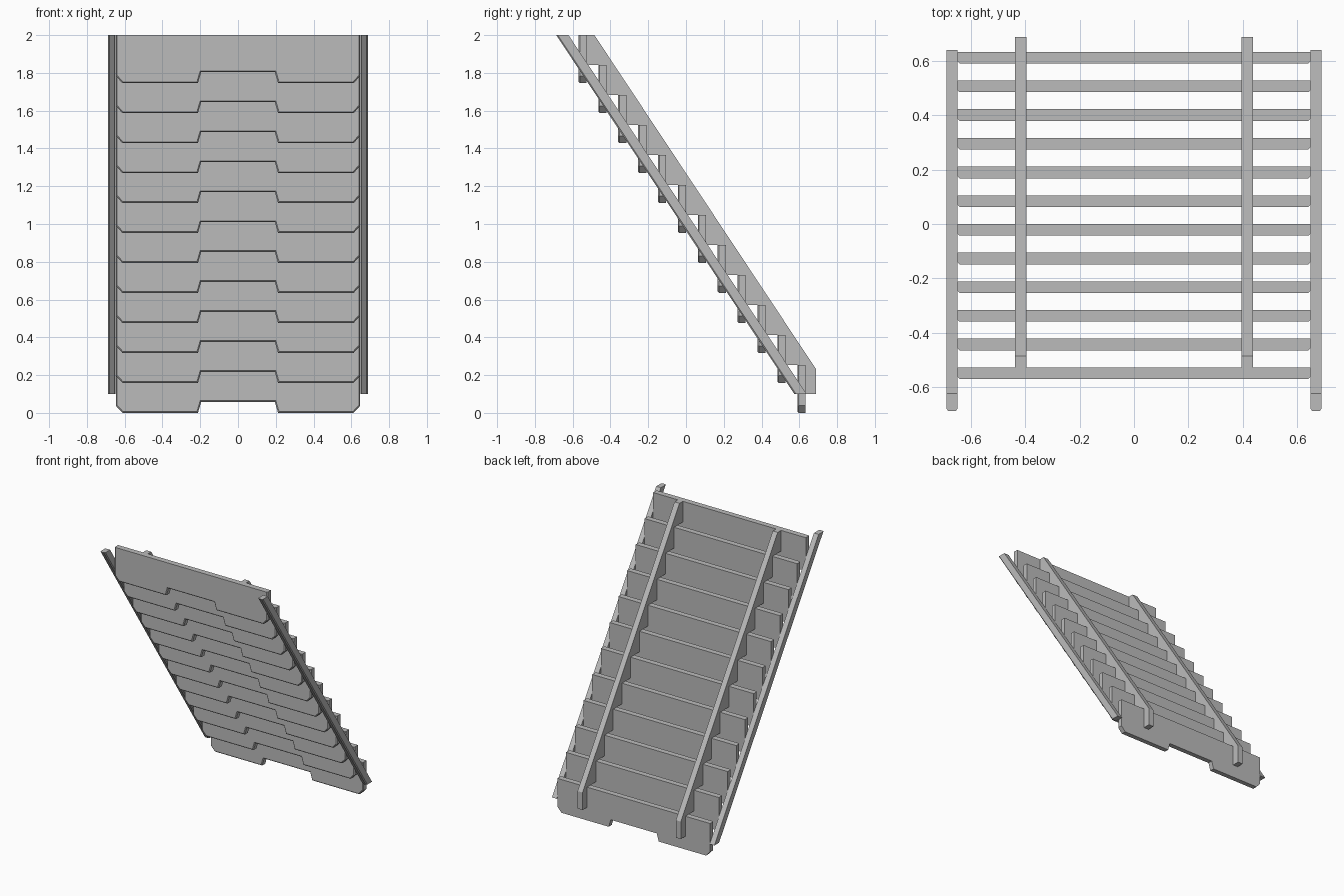
import bpy
import bmesh

cube = bpy.data.objects.get("Cube")
if cube:
    bpy.data.objects.remove(cube, do_unlink=True)

grey = bpy.data.materials.new("plain grey")
grey.use_nodes = True
grey.diffuse_color = (0.5, 0.5, 0.5, 1)
grey.node_tree.nodes["Principled BSDF"].inputs["Base Color"].default_value = (0.5, 0.5, 0.5, 1)

COUNT = 12
STEP_Y, STEP_Z = -0.1053, 0.1587
SLOPE = STEP_Y / STEP_Z
SLAT_H = 2 - STEP_Z * (COUNT - 1)
FRONT_Y, BACK_Y = 0.589, 0.632
BASE_Z, TOP_Z = 0.1, 2.0
BEVEL = 0.007


def prism(name, outline, to_3d, near, far, soft):
    """Extrude a 2D outline from near to far, chamfering edges chosen by soft."""
    bm = bmesh.new()
    rings = [[bm.verts.new(to_3d(a, b, d)) for a, b in outline] for d in (near, far)]
    bm.faces.new(rings[0])
    bm.faces.new(rings[1])
    n = len(outline)
    for i in range(n):
        j = (i + 1) % n
        bm.faces.new((rings[0][i], rings[0][j], rings[1][j], rings[1][i]))
    bmesh.ops.recalc_face_normals(bm, faces=bm.faces)
    edges = [e for e in bm.edges if soft(*(v.co for v in e.verts))]
    if edges:
        bmesh.ops.bevel(bm, geom=edges, offset=BEVEL, segments=1, affect='EDGES')
    mesh = bpy.data.meshes.new(name)
    bm.to_mesh(mesh)
    bm.free()
    mesh.materials.append(grey)
    obj = bpy.data.objects.new(name, mesh)
    bpy.context.collection.objects.link(obj)
    return obj


# Overlapping slats with clipped lower corners and a central notch
half = [(0.195, 0.058), (0.212, 0), (0.612, 0), (0.647, 0.038), (0.647, SLAT_H)]
slat_outline = half + [(-x, z) for x, z in reversed(half)]


def slat_soft(a, b):
    on_front = max(a.y, b.y) < FRONT_Y + 0.001
    return on_front and min(a.z, b.z) < SLAT_H - 0.001


for i in range(COUNT):
    slat = prism(f"slat_{i + 1}", slat_outline, lambda x, z, y: (x, y, z),
                 FRONT_Y, BACK_Y, slat_soft)
    slat.location = (0, i * STEP_Y, i * STEP_Z)

# Slanted side rails
run = SLOPE * (TOP_Z - BASE_Z)
rail_outline = [(-0.687 - run, BASE_Z), (-0.622 - run, BASE_Z),
                (-0.622, TOP_Z), (-0.687, TOP_Z)]


def rail_soft(a, b):
    slanted = abs(a.z - b.z) > 1
    return slanted and min(a.y, b.y) < -0.68


# Saw-toothed stringers that carry the slats
teeth = [(BACK_Y, BASE_Z)]
for i in range(COUNT - 1):
    z = SLAT_H + i * STEP_Z
    teeth += [(BACK_Y + i * STEP_Y, z), (BACK_Y + (i + 1) * STEP_Y, z)]
top_back = -0.485
teeth += [(BACK_Y + (COUNT - 1) * STEP_Y, TOP_Z), (top_back, TOP_Z),
          (0.687, TOP_Z + (0.687 - top_back) / SLOPE), (0.687, BASE_Z)]

for side, sign in (("left", 1), ("right", -1)):
    def across(y, z, x):
        return (sign * x, y, z)
    prism(f"{side}_side_rail", rail_outline, across, 0.648, 0.688, rail_soft)
    prism(f"{side}_stringer", teeth, across, 0.395, 0.437, lambda a, b: False)
